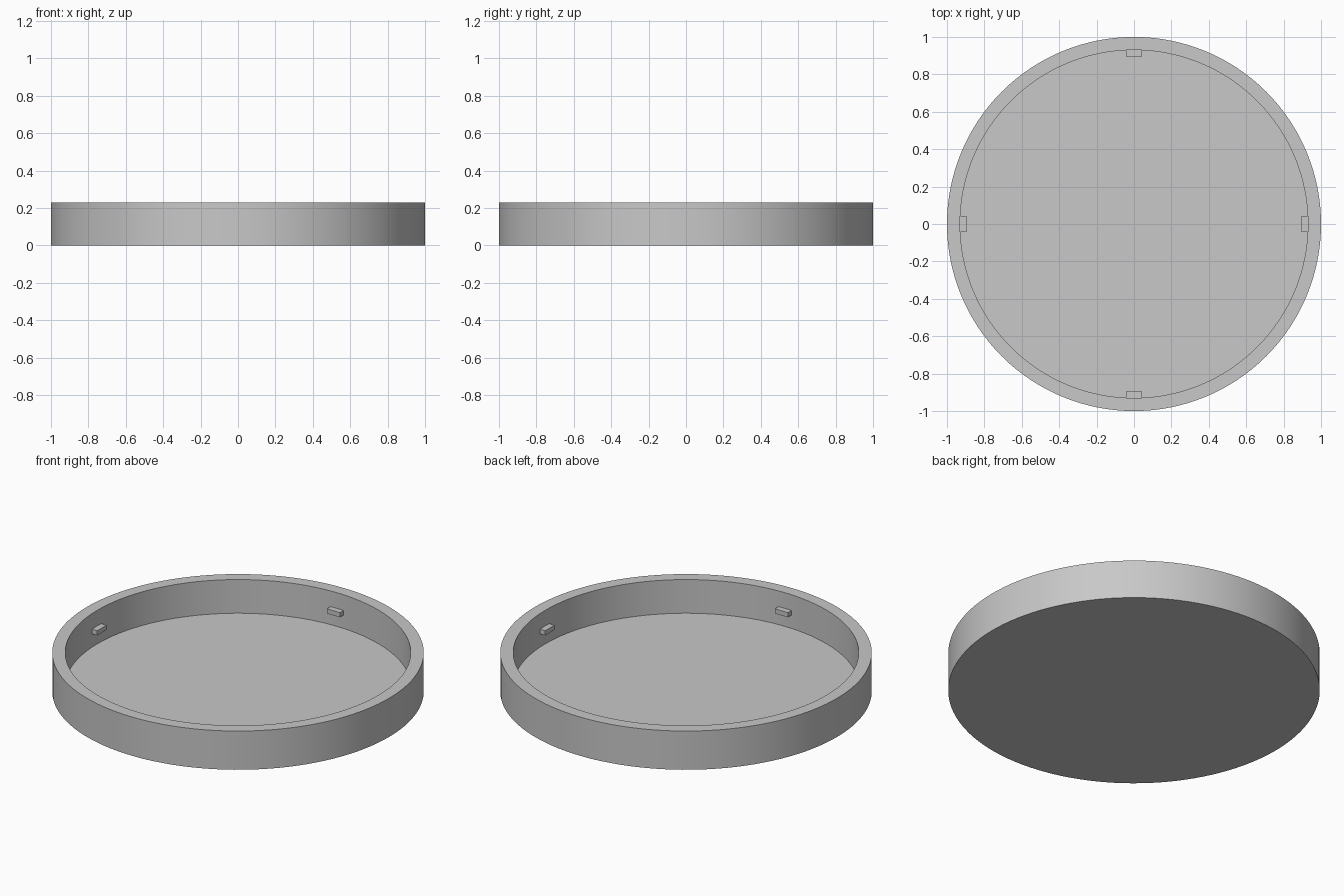
import bpy, bmesh, math
from mathutils import Matrix

if "Cube" in bpy.data.objects:
    bpy.data.objects.remove(bpy.data.objects["Cube"])

SIDES = 128
R_OUT, R_IN = 1.0, 0.93
HEIGHT, FLOOR = 0.23, 0.03

grey = bpy.data.materials.new("grey")
grey.diffuse_color = (0.58, 0.58, 0.58, 1)
grey.use_nodes = True
grey.node_tree.nodes["Principled BSDF"].inputs["Base Color"].default_value = grey.diffuse_color


def finish(name, bm):
    """Turn a bmesh into a named grey object."""
    bmesh.ops.recalc_face_normals(bm, faces=bm.faces)
    mesh = bpy.data.meshes.new(name)
    bm.to_mesh(mesh)
    bm.free()
    mesh.materials.append(grey)
    obj = bpy.data.objects.new(name, mesh)
    bpy.context.collection.objects.link(obj)
    return obj


# Shallow round tray: a stack of rings, capped underneath and at the floor
bm = bmesh.new()
profile = [(R_OUT, 0), (R_OUT, HEIGHT), (R_IN, HEIGHT), (R_IN, FLOOR)]
rings = [[bm.verts.new((r * math.cos(2 * math.pi * i / SIDES),
                        r * math.sin(2 * math.pi * i / SIDES), z))
          for i in range(SIDES)] for r, z in profile]
for a, b in zip(rings, rings[1:]):
    for i in range(SIDES):
        j = (i + 1) % SIDES
        bm.faces.new((a[i], a[j], b[j], b[i]))
bm.faces.new(rings[0])
bm.faces.new(rings[-1])
tray = finish("tray", bm)
bpy.context.view_layer.objects.active = tray
tray.select_set(True)
bpy.ops.object.shade_smooth_by_angle(angle=math.radians(30))

# Four small catch tabs on the inner wall, a quarter turn apart
TAB_INNER, TAB_OUTER = 0.895, 0.94
for k in range(4):
    bm = bmesh.new()
    place = (Matrix.Rotation(k * math.pi / 2, 4, 'Z')
             @ Matrix.Translation(((TAB_INNER + TAB_OUTER) / 2, 0, 0.123))
             @ Matrix.Diagonal((TAB_OUTER - TAB_INNER, 0.086, 0.028, 1)))
    bmesh.ops.create_cube(bm, size=1, matrix=place)
    finish(f"catch_tab_{k + 1}", bm)
